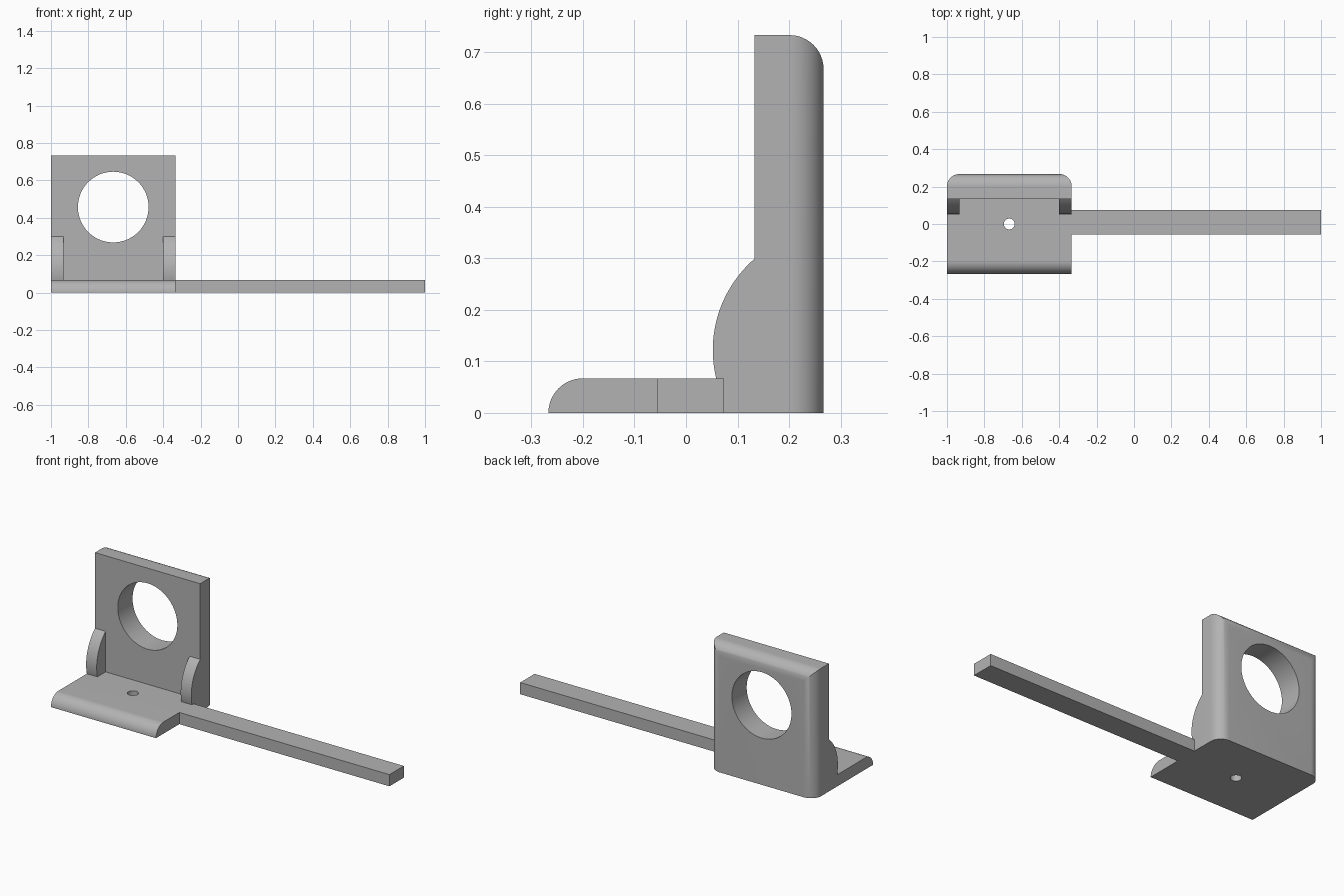
import bpy, bmesh, math
from mathutils import Matrix, Vector

cube = bpy.data.objects.get("Cube")
if cube:
    bpy.data.objects.remove(cube, do_unlink=True)

# One grey for every part
grey = bpy.data.materials.new("plain grey")
grey.use_nodes = True
colour = (0.45, 0.45, 0.45, 1)
grey.diffuse_color = colour
grey.node_tree.nodes["Principled BSDF"].inputs["Base Color"].default_value = colour

LEFT, RIGHT, MID = -1.0, -0.333, -0.667
T = 0.067      # plate thickness and rounding radius


def add_object(name, bm):
    bmesh.ops.recalc_face_normals(bm, faces=bm.faces)
    mesh = bpy.data.meshes.new(name)
    bm.to_mesh(mesh)
    bm.free()
    mesh.materials.append(grey)
    ob = bpy.data.objects.new(name, mesh)
    bpy.context.collection.objects.link(ob)
    return ob


def box(lo, hi):
    bm = bmesh.new()
    lo, hi = Vector(lo), Vector(hi)
    size = Matrix.Diagonal((*(hi - lo), 1))
    bmesh.ops.create_cube(bm, size=1, matrix=Matrix.Translation((lo + hi) / 2) @ size)
    return bm


def extrude_x(name, profile, x0, x1):
    """Extrude a (y, z) outline from x0 to x1."""
    bm = bmesh.new()
    face = bm.faces.new([bm.verts.new((x0, y, z)) for y, z in profile])
    new = bmesh.ops.extrude_face_region(bm, geom=[face])["geom"]
    verts = [v for v in new if isinstance(v, bmesh.types.BMVert)]
    bmesh.ops.translate(bm, verts=verts, vec=(x1 - x0, 0, 0))
    return add_object(name, bm)


def arc(cy, cz, r, a0, a1, steps=24):
    angles = [a0 + (a1 - a0) * i / steps for i in range(steps + 1)]
    return [(cy + r * math.cos(a), cz + r * math.sin(a)) for a in angles]


def drill(ob, centre, radius, rotation):
    """Cut a round hole through a part."""
    bm = bmesh.new()
    bmesh.ops.create_cone(bm, cap_ends=True, segments=64, radius1=radius, radius2=radius,
                          depth=0.5, matrix=Matrix.Translation(centre) @ rotation)
    cutter = add_object("hole_cutter", bm)
    cutter.hide_render = True
    mod = ob.modifiers.new("hole", "BOOLEAN")
    mod.operation, mod.solver, mod.object = "DIFFERENCE", "EXACT", cutter
    activate(ob)
    bpy.ops.object.modifier_apply(modifier=mod.name)
    bpy.data.objects.remove(cutter, do_unlink=True)


def activate(ob):
    bpy.ops.object.select_all(action="DESELECT")
    ob.select_set(True)
    bpy.context.view_layer.objects.active = ob


# Base plate with a rounded front edge and a screw hole
base = extrude_x("base_plate", [(0.133, 0), (0.133, T)]
                 + arc(-0.2, 0, T, math.pi / 2, math.pi), LEFT, RIGHT)
drill(base, (MID, 0, T / 2), 0.029, Matrix.Identity(4))

# Upright wall, rounded on its back top and back side edges, with a large hole
bm = box((LEFT, 0.133, 0), (RIGHT, 0.267, 0.733))
back = [e for e in bm.edges
        if all(v.co.y > 0.2 for v in e.verts) and any(v.co.z > 0.5 for v in e.verts)]
bmesh.ops.bevel(bm, geom=back, offset=T - 0.001, segments=12, profile=0.5, affect="EDGES")
wall = add_object("upright_wall", bm)
drill(wall, (MID, 0.2, 0.457), 0.189, Matrix.Rotation(math.pi / 2, 4, "X"))

# Curved gussets at both sides between base and wall
parts = [base, wall]
R, CY, CZ = 0.234, 0.286, 0.122
top_angle = math.pi - math.acos((CY - 0.133) / R)
low_angle = math.pi + math.asin((CZ - T) / R)
for name, x in (("right_gusset", LEFT), ("left_gusset", RIGHT - T)):
    parts.append(extrude_x(name, [(0.133, T)] + arc(CY, CZ, R, top_angle, low_angle), x, x + T))

# Long flat arm
parts.append(add_object("long_arm", box((RIGHT, -0.056, 0), (1, 0.074, T))))

for ob in parts:
    activate(ob)
    bpy.ops.object.shade_smooth_by_angle(angle=math.radians(30))
